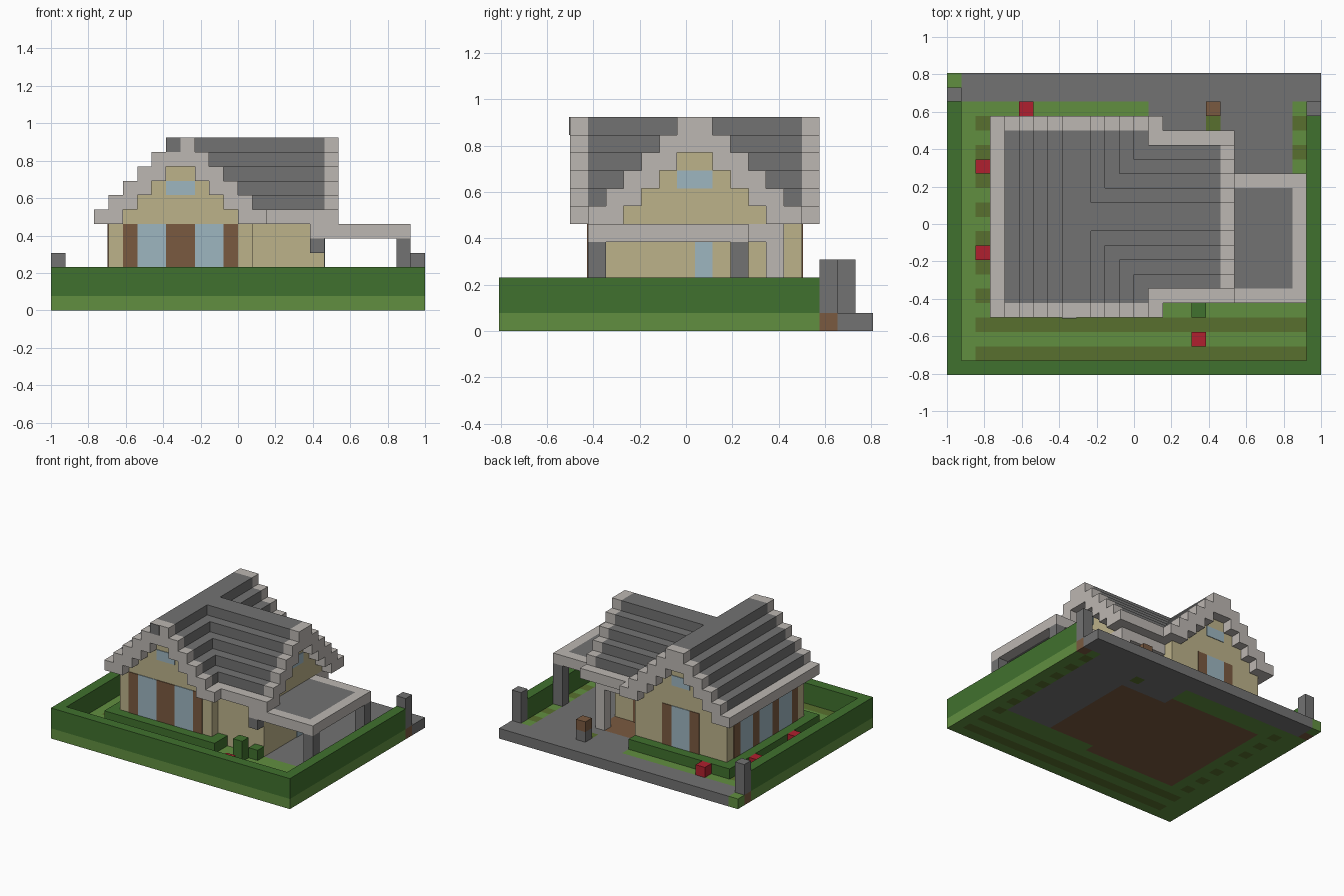
import bpy, bmesh
from mathutils import Vector

if "Cube" in bpy.data.objects:
    bpy.data.objects.remove(bpy.data.objects["Cube"], do_unlink=True)

U = 2 / 26            # one block
NX, NY = 26, 21       # plot size in blocks


def linear(c):
    c /= 255
    return c / 12.92 if c <= 0.04045 else ((c + 0.055) / 1.055) ** 2.4


def material(name, *rgb):
    m = bpy.data.materials.new(name)
    col = [linear(c) for c in rgb] + [1]
    m.use_nodes = True
    m.diffuse_color = col
    m.node_tree.nodes["Principled BSDF"].inputs["Base Color"].default_value = col
    return m


GRASS = material("grass green", 97, 143, 64)
HEDGE = material("hedge green", 64, 113, 46)
OLIVE = material("olive soil", 88, 112, 46)
STONE = material("dark grey", 114, 114, 114)
TRIM = material("light grey trim", 188, 183, 178)
WALL = material("beige wall", 188, 178, 138)
GLASS = material("pale blue glass", 158, 182, 192)
WOOD = material("brown wood", 122, 90, 64)
RED = material("red flower", 176, 32, 46)


def place(i, j, k):
    return Vector(((i - NX / 2) * U, (j - NY / 2) * U, k * U))


def finish(bm, name, mats):
    mesh = bpy.data.meshes.new(name)
    bm.to_mesh(mesh)
    bm.free()
    for m in mats:
        mesh.materials.append(m)
    ob = bpy.data.objects.new(name, mesh)
    bpy.context.scene.collection.objects.link(ob)


def blocks(name, mat, *boxes):
    """One object from boxes given as block ranges (i0, i1, j0, j1, k0, k1)."""
    bm = bmesh.new()
    for i0, i1, j0, j1, k0, k1 in boxes:
        lo, hi = place(i0, j0, k0), place(i1, j1, k1)
        verts = bmesh.ops.create_cube(bm, size=1)["verts"]
        for v in verts:
            v.co = (lo + hi) / 2 + v.co * (hi - lo)
    finish(bm, name, [mat])


# Ground slab, coloured cell by cell
def ground_index(i, j):
    if (i, j) in ((25, 18), (0, 19)):
        return 3                                        # post footings
    if 4 <= i < 14 and 5 <= j < 17 or 14 <= i < 19 and 6 <= j < 16:
        return 3                                        # house floor
    if j >= 19 and i > 0 or 19 <= i < 24 and j >= 6:
        return 2                                        # road and driveway
    if i == 18 and j == 17:
        return 1
    if 14 <= i < 20 and j >= 16:
        return 2                                        # path
    if j in (1, 3) and 2 <= i < 25:
        return 1                                        # planted rows
    if i in (2, 24) and j % 2 and 5 <= j < 18:
        return 1                                        # planted spots
    return 0


bm = bmesh.new()
bmesh.ops.create_grid(bm, x_segments=NX, y_segments=NY, size=0.5)
for v in bm.verts:
    v.co = (v.co.x * NX * U, v.co.y * NY * U, 0)
top = bmesh.ops.extrude_face_region(bm, geom=bm.faces[:], use_keep_orig=True)["geom"]
for v in top:
    if isinstance(v, bmesh.types.BMVert):
        v.co.z = U
bmesh.ops.recalc_face_normals(bm, faces=bm.faces[:])
for f in bm.faces:
    c = f.calc_center_median() * 0.999
    f.material_index = ground_index(int(c.x / U + NX / 2), int(c.y / U + NY / 2))
finish(bm, "ground", [GRASS, OLIVE, STONE, WOOD])

# Garden
blocks("boundary_hedge", HEDGE, (0, 26, 0, 1, 1, 3), (0, 1, 1, 19, 1, 3), (25, 26, 1, 18, 1, 3))
blocks("gate_posts", STONE, (0, 1, 19, 20, 1, 4), (25, 26, 18, 19, 1, 4))
blocks("low_hedge", HEDGE, (3, 15, 4, 5, 1, 2), (3, 4, 5, 17, 1, 2),
       (3, 14, 17, 18, 1, 2), (14, 15, 5, 6, 1, 2))
blocks("bushes", HEDGE, (17, 18, 4, 5, 1, 3), (18, 19, 5, 6, 1, 2))
blocks("flowers", RED, *[(i, i + 1, j, j + 1, 1, 2) for i, j in ((2, 8), (2, 14), (5, 18), (17, 2))])
blocks("mailbox_stand", STONE, (18, 19, 18, 19, 1, 2))
blocks("mailbox", WOOD, (18, 19, 18, 19, 2, 3))

# House walls with stepped gables
CX, CY = 9, 11        # ridge lines
gables = []
for k in range(6, 10):
    h = 10 - k
    gables += [(CX - h, CX + h, 5, 6, k, k + 1), (CX - h, CX + h, 16, 17, k, k + 1),
               (18, 19, CY - h, CY + h, k, k + 1)]
blocks("walls", WALL, (4, 14, 5, 17, 1, 6), (14, 19, 6, 13, 1, 6))
blocks("gable_walls", WALL, *gables)

# Crossing stepped roofs: dark steps, light eaves and end boards
steps, trim = [], []
for k in range(6, 12):
    w = 12 - k
    for s in (-1, 1):
        def span(c, a, b):
            return tuple(sorted((c + s * a, c + s * b)))
        inner = max(w - 2, 0)
        outer = w
        if k == 6:            # lowest step carries the light eave
            outer = w - 1
            trim.append((*span(CX, outer, w), 5, 17, k, k + 1))
            trim.append((CX + w, 19, *span(CY, outer, w), k, k + 1))
        steps.append((*span(CX, inner, outer), 5, 17, k, k + 1))
        steps.append((CX + w, 19, *span(CY, inner, outer), k, k + 1))
        for j in (4, 17):
            trim.append((*span(CX, inner, w), j, j + 1, k, k + 1))
        trim.append((19, 20, *span(CY, inner, w), k, k + 1))
blocks("roof_steps", STONE, *steps)
blocks("roof_trim", TRIM, *trim)

# Windows, doors and shutters as thin plates
T = 0.06
panes = [(8, 10, 5 - T, 5, 8, 9), (8, 10, 17, 17 + T, 8, 9), (19, 19 + T, 10, 12, 8, 9),
         (19, 19 + T, 11, 12, 1, 5), (8, 10, 17, 17 + T, 2, 6)]
panes += [(i, i + 2, 5 - T, 5, 2, 6) for i in (6, 10)]
panes += [(4 - T, 4, j, j + 2, 2, 6) for j in (7, 10, 13)]
frames = [(5, 6, 5 - T, 5, 2, 6), (8, 10, 5 - T, 5, 2, 6), (12, 13, 5 - T, 5, 2, 6)]
frames += [(i, i + 1, 17, 17 + T, 2, 6) for i in (7, 10)]
frames += [(4 - T, 4, j, j + 1, 2, 6) for j in (6, 9, 12, 15)]
frames += [(15, 17, 13, 13 + T, 1, 5)]
blocks("window_panes", GLASS, *panes)
blocks("shutters_and_door", WOOD, *frames)
blocks("ridge_end_plate", STONE, (8, 9, 4 - T, 4, 11, 12))

# Back porch
blocks("porch", TRIM, (18, 19, 15, 16, 1, 5), (14, 19, 13, 16, 5, 6))

# Carport
blocks("carport_rim", TRIM, (18, 25, 5, 6, 5, 6), (19, 25, 13, 14, 5, 6), (24, 25, 6, 13, 5, 6))
blocks("carport_roof", STONE, (19, 24, 6, 13, 5, 6))
blocks("carport_posts", STONE, (24, 25, 5, 6, 1, 5), (24, 25, 13, 14, 1, 5), (18, 19, 5, 6, 4, 5))
